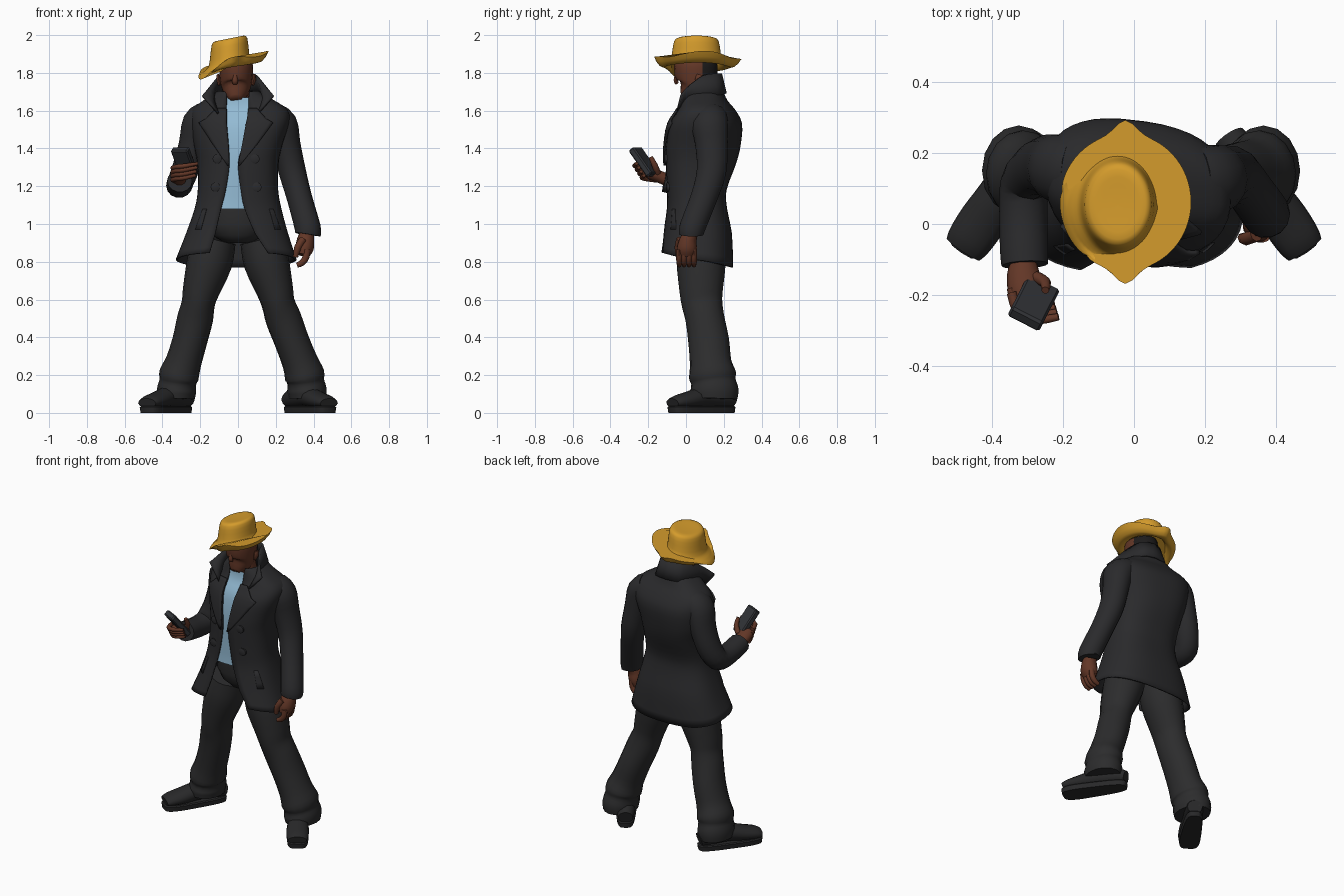
import bpy, bmesh, math
from mathutils import Vector, Matrix

if "Cube" in bpy.data.objects:
    bpy.data.objects.remove(bpy.data.objects["Cube"])

def material(name, rgb):
    m = bpy.data.materials.new(name)
    m.diffuse_color = (*rgb, 1)
    m.use_nodes = True
    m.node_tree.nodes["Principled BSDF"].inputs["Base Color"].default_value = m.diffuse_color
    return m

COAT_M = material("charcoal wool", (.023, .023, .025))
PANTS_M = material("dark trouser", (.025, .025, .026))
SHOE_M = material("black leather", (.021, .021, .022))
SHIRT_M = material("light blue", (.29, .49, .65))
SKIN_M = material("brown skin", (.125, .038, .02))
HAIR_M = material("black hair", (.012, .011, .011))
HAT_M = material("golden straw", (.66, .33, .025))
PHONE_M = material("slate plastic", (.031, .033, .038))

def resample(rows, n=3):
    """Catmull-Rom through rows of numbers."""
    out = []
    for i in range(len(rows) - 1):
        p = [rows[max(0, min(len(rows) - 1, i + k))] for k in (-1, 0, 1, 2)]
        for s in range(n):
            t = s / n
            out.append(tuple(b + .5 * t * (c - a + t * (2*a - 5*b + 4*c - d + t * (3*(b - c) + d - a)))
                             for a, b, c, d in zip(*p)))
    return out + [tuple(rows[-1])]

def skin_rings(name, rings, mat, closed=True, cap=True, thick=0, angle=50):
    """Joins rings of points into one smooth surface."""
    bm = bmesh.new()
    vs = [[bm.verts.new(p) for p in r] for r in rings]
    n = len(rings[0])
    for a, b in zip(vs, vs[1:]):
        for i in range(n if closed else n - 1):
            j = (i + 1) % n
            bm.faces.new((a[i], a[j], b[j], b[i]))
    if closed and cap:
        bm.faces.new(vs[0])
        bm.faces.new(vs[-1])
    bmesh.ops.recalc_face_normals(bm, faces=bm.faces)
    me = bpy.data.meshes.new(name)
    bm.to_mesh(me)
    bm.free()
    me.shade_smooth()
    me.set_sharp_from_angle(angle=math.radians(angle))
    me.materials.append(mat)
    ob = bpy.data.objects.new(name, me)
    bpy.context.collection.objects.link(ob)
    if thick:
        mod = ob.modifiers.new("thickness", 'SOLIDIFY')
        mod.thickness, mod.offset = thick, 0
    return ob

def tube(name, pts, mat, seg=14, n=3):
    """Limb along points of (x, y, z, half width, half depth)."""
    pts = resample(pts, n)
    c = [Vector(p[:3]) for p in pts]
    ref = Vector((0, 0, 1)) if abs((c[-1] - c[0]).normalized().x) > .8 else Vector((1, 0, 0))
    rings = []
    for i, p in enumerate(pts):
        t = (c[min(i + 1, len(c) - 1)] - c[max(i - 1, 0)]).normalized()
        a = (ref - t * ref.dot(t)).normalized()
        b = t.cross(a)
        rings.append([c[i] + a * p[3] * math.cos(k * math.tau / seg) + b * p[4] * math.sin(k * math.tau / seg)
                      for k in range(seg)])
    return skin_rings(name, rings, mat)

# ---- Coat body: z, centre x, centre y, half width, half depth, opening left, opening right
COAT = resample([
    (.79, -.01, .055, .315, .19, -.15, .16), (.95, -.005, .06, .265, .178, -.12, .09),
    (1.08, 0, .058, .225, .155, -.09, .035), (1.18, 0, .057, .208, .152, -.065, .015),
    (1.32, 0, .08, .21, .178, -.045, 0), (1.42, 0, .093, .23, .187, -.052, .025),
    (1.53, .01, .107, .255, .18, -.062, .045), (1.60, .01, .112, .25, .14, -.062, .055),
    (1.65, .005, .10, .185, .112, -.06, .055), (1.70, 0, .09, .105, .1, -.06, .06)])
E = .77

def power(v, e=E):
    return math.copysign(abs(v) ** e, v)

def skew(x, z):
    return -.12 * x * max(0, min(1, (z - 1.1) / .3))

def edge_angle(x, r):
    v = max(-1, min(1, (x - r[1]) / r[3]))
    return math.asin(math.copysign(abs(v) ** (1 / E), v))

def body_ring(r, a0, a1, n, scale=1):
    ring = []
    for i in range(n):
        a = a0 + (a1 - a0) * i / (n - 1)
        x = r[1] + r[3] * scale * power(math.sin(a))
        y = r[2] - r[4] * scale * power(math.cos(a)) + skew(x, r[0])
        hem = max(0, (.95 - r[0]) / .16) * .04 * (math.cos(a) + .5)
        ring.append((x, y, r[0] + hem))
    return ring

def front_y(x, z):
    """Front surface of the coat."""
    for a, b in zip(COAT, COAT[1:]):
        if a[0] <= z <= b[0]:
            t = (z - a[0]) / (b[0] - a[0])
            r = [p + (q - p) * t for p, q in zip(a, b)]
            d = min(1, abs((x - r[1]) / r[3]))
            return r[2] - r[4] * (1 - d ** (2 / E)) ** (E / 2) + skew(x, z)
    return 0

skin_rings("coat", [body_ring(r, edge_angle(r[6], r), math.tau + edge_angle(r[5], r), 41) for r in COAT],
           COAT_M, closed=False, thick=.01)
# Shirt front, tucked behind the coat edges
skin_rings("shirt", [body_ring(r, edge_angle(r[5] - .035, r), edge_angle(r[6] + .035, r), 13, .94)
                     for r in COAT if 1.06 < r[0] < 1.67], SHIRT_M, closed=False)

def patch(name, rows, off, thick, mat=COAT_M):
    """Cloth plate lying on the coat front; rows of (z, x0, x1)."""
    fine = []
    for a, b in zip(rows, rows[1:]):
        fine += [[p + (q - p) * k / 3 for p, q in zip(a, b)] for k in range(3)]
    fine.append(rows[-1])
    rings = [[(x0 + (x1 - x0) * k / 6, front_y(x0 + (x1 - x0) * k / 6, z) - off, z) for k in range(7)]
             for z, x0, x1 in fine]
    return skin_rings(name, rings, mat, closed=False, thick=thick)

# Lapels, slanted pocket welts and buttons
patch("lapel_left", [(1.31, .0, .01), (1.42, .022, .10), (1.535, .043, .185), (1.555, .048, .15), (1.61, .055, .10)], .015, .012)
patch("lapel_right", [(1.31, -.045, -.055), (1.42, -.05, -.13), (1.535, -.06, -.205), (1.555, -.06, -.17), (1.61, -.06, -.115)], .015, .012)
for s, side in ((1, "left"), (-1, "right")):
    patch("pocket_welt_" + side, [(.97, s * .195, s * .225), (1.08, s * .165, s * .185)], .006, .006)
    for i, (x, z) in enumerate(((.09, 1.345), (.1, 1.195))):
        x = x * s - (.02 if s < 0 else 0)
        y = front_y(x, z)
        tube("button_%s_%d" % (side, i), [(x, y + .005, z, .025, .025), (x, y - .012, z, .025, .025), (x, y - .015, z, .018, .018)],
             COAT_M, seg=10, n=1)

# Raised collar: base line and flared top line, mirrored
base = resample([(.105, -.05, 1.585), (.125, .02, 1.645), (.125, .11, 1.67), (.08, .19, 1.685), (0, .21, 1.69)])
top = resample([(.19, -.025, 1.68), (.14, .02, 1.735), (.095, .09, 1.785), (.065, .16, 1.795), (0, .185, 1.795)])
def mirrored(line):
    return line + [(-x, y, z) for x, y, z in reversed(line[:-1])]
base, top = mirrored(base), mirrored(top)
mid = [tuple((a + b) / 2 for a, b in zip(p, q)) for p, q in zip(base, top)]
skin_rings("collar", [base, mid, top], COAT_M, closed=False, thick=.012)

# ---- Sleeves
tube("sleeve_left", [(.18, .12, 1.56, .085, .1), (.228, .125, 1.525, .088, .1), (.255, .135, 1.42, .076, .088),
                     (.287, .135, 1.28, .072, .08), (.325, .095, 1.14, .067, .072), (.368, .035, .985, .069, .07),
                     (.37, .027, .945, .068, .066)], COAT_M)
tube("sleeve_right", [(-.165, .15, 1.565, .085, .1), (-.208, .155, 1.53, .088, .1), (-.24, .165, 1.42, .074, .088),
                      (-.275, .155, 1.3, .072, .078), (-.307, .115, 1.215, .07, .07), (-.312, .03, 1.205, .068, .064),
                      (-.31, -.07, 1.22, .068, .062), (-.308, -.115, 1.228, .066, .06)], COAT_M)

# ---- Hanging hand with curled fingers
tube("hand_left", [(.365, .03, .95, .038, .036), (.358, .012, .915, .046, .047), (.352, .005, .87, .048, .055),
                   (.345, 0, .835, .034, .05)], SKIN_M, seg=10)
for i in range(4):
    y = -.036 + i * .026
    tube("finger_left_%d" % i, [(.365, y, .865, .019, .016), (.36, y, .825, .018, .016), (.34, y, .795, .017, .015),
                                (.312, y, .782, .013, .012)], SKIN_M, seg=8, n=2)
tube("thumb_left", [(.345, -.03, .92, .02, .02), (.316, -.042, .875, .019, .019), (.305, -.038, .825, .013, .013)], SKIN_M, seg=8, n=2)

# ---- Raised hand holding a phone
tube("hand_right", [(-.31, -.105, 1.235, .036, .034), (-.312, -.14, 1.25, .046, .034), (-.305, -.185, 1.268, .05, .034),
                    (-.295, -.215, 1.285, .04, .024)], SKIN_M, seg=10)
for i in range(4):
    z = 1.245 + i * .021
    y = -.195 - i * .013
    tube("finger_right_%d" % i, [(-.345, y + .04, z - .012, .014, .014), (-.325, y - .02, z - .005, .013, .014),
                                 (-.28, y - .038, z, .012, .013), (-.225 + i * .004, y - .028, z + .012, .009, .01)], SKIN_M, seg=8, n=2)
tube("thumb_right", [(-.275, -.15, 1.27, .017, .017), (-.25, -.165, 1.31, .016, .016), (-.25, -.187, 1.355, .011, .011)],
     SKIN_M, seg=8, n=2)

def box(name, size, mat, bevel):
    bm = bmesh.new()
    bmesh.ops.create_cube(bm, size=1, matrix=Matrix.Diagonal((*size, 1)))
    me = bpy.data.meshes.new(name)
    bm.to_mesh(me)
    bm.free()
    me.materials.append(mat)
    ob = bpy.data.objects.new(name, me)
    bpy.context.collection.objects.link(ob)
    ob.matrix_world = (Matrix.Translation((-.283, -.222, 1.328)) @ Matrix.Rotation(math.radians(-27), 4, 'Z')
                       @ Matrix.Rotation(math.radians(38), 4, 'X'))
    ob.modifiers.new("bevel", 'BEVEL').width = bevel
box("phone", (.1, .038, .178), PHONE_M, .007)

# ---- Trousers
skin_rings("trouser_seat", [[(rx * math.cos(k * math.tau / 20), .065 + ry * math.sin(k * math.tau / 20), z) for k in range(20)]
           for z, rx, ry in ((.90, .07, .08), (.94, .14, .115), (1.0, .175, .13), (1.09, .165, .125))], PANTS_M)
LEG = [(.118, .077, .92, .108, .12), (.15, .08, .8, .12, .13), (.195, .08, .65, .098, .115), (.213, .085, .58, .088, .108),
       (.24, .10, .5, .095, .103), (.285, .12, .38, .092, .108), (.328, .13, .27, .095, .11), (.352, .14, .2, .106, .125),
       (.358, .145, .165, .098, .118), (.365, .15, .12, .104, .128), (.367, .15, .075, .098, .122)]
for s, side in ((1, "left"), (-1, "right")):
    shift = 0 if s > 0 else .04
    tube("trouser_leg_" + side, [(s * (x - shift * min(1, max(0, (.6 - z) / .3))), y, z, a, b) for x, y, z, a, b in LEG],
         PANTS_M, seg=16)
    # Square-toed shoes point outwards
    shoe = tube("shoe_" + side, [(0, .03, .06, .045, .04), (0, -.05, .08, .058, .06), (0, -.15, .08, .06, .055),
                                 (0, -.25, .062, .067, .045), (0, -.32, .052, .064, .036), (0, -.352, .045, .056, .026)], SHOE_M)
    def outline(z, g):
        pts = []
        for k in range(32):
            a = k * math.tau / 32
            y = -.163 - (.2 + g) * power(math.cos(a), .6)
            pts.append(((.06 + g - .05 * (y + .12)) * power(math.sin(a), .5), y, z))
        return pts
    sole = skin_rings("sole_" + side, [outline(0, -.004), outline(.03, 0), outline(.036, -.006)], SHOE_M, angle=40)
    for ob in (shoe, sole):
        ob.location = (s * .285, .22, .006 if ob is shoe else 0)
        ob.rotation_euler.z = s * math.radians(34)

# ---- Head, with hair assigned to the back
head = tube("head", [(-.012, -.01, 1.662, .03, .022), (-.012, .01, 1.685, .055, .052), (-.01, .04, 1.72, .076, .093),
                     (-.01, .052, 1.77, .086, .11), (-.01, .052, 1.83, .09, .115), (-.01, .052, 1.86, .084, .11)], SKIN_M, seg=20)
head.data.materials.append(HAIR_M)
for f in head.data.polygons:
    if f.center.y > .085 and f.center.z > 1.7:
        f.material_index = 1
tube("neck", [(0, .095, 1.61, .07, .07), (0, .085, 1.66, .064, .066), (-.005, .075, 1.72, .062, .064)], SKIN_M)
tube("nose", [(-.014, -.05, 1.80, .01, .008), (-.015, -.053, 1.775, .012, .01), (-.016, -.053, 1.755, .016, .012),
              (-.016, -.046, 1.742, .012, .008)], SKIN_M, seg=8, n=2)
for s, side in ((1, "left"), (-1, "right")):
    tube("ear_" + side, [(-.01 + s * .087, .065, 1.735, .008, .012), (-.01 + s * .094, .07, 1.765, .012, .022),
                         (-.01 + s * .094, .075, 1.79, .008, .018)], SKIN_M, seg=8, n=2)

# ---- Wide-brimmed hat: crown rows (radius, height, brim blend), tilted sideways
rings = []
for f, h, b in resample([(.03, .119, 0), (.45, .12, 0), (.8, .121, 0), (.94, .107, 0), (1.01, .06, 0), (1.1, .0, 0),
                         (1.14, -.022, .3), (1.14, -.026, .65), (1.14, -.002, 1)], 2):
    ring = []
    for k in range(64):
        a = k * math.tau / 64
        c, s = math.cos(a), math.sin(a)
        tip = abs(s) ** 50
        droop = max(0, math.cos(a - math.radians(205))) ** 4
        x = (-.045 + .096 * f * c) * (1 - b) + (-.024 + .182 * c) * b
        y = (.055 + .122 * f * s) * (1 - b) + (.062 + (.19 + .037 * tip) * s) * b
        z = 1.857 + h + (.2 - .08 * b) * (x + .045)
        z += b ** 3 * (.028 * max(0, c) - .018 * max(0, -c) + .02 * abs(s) ** 12 - .045 * droop + .008 * math.sin(3 * a + .6))
        ring.append((x, y, z))
    rings.append(ring)
skin_rings("hat", rings, HAT_M, thick=.008, angle=60)
